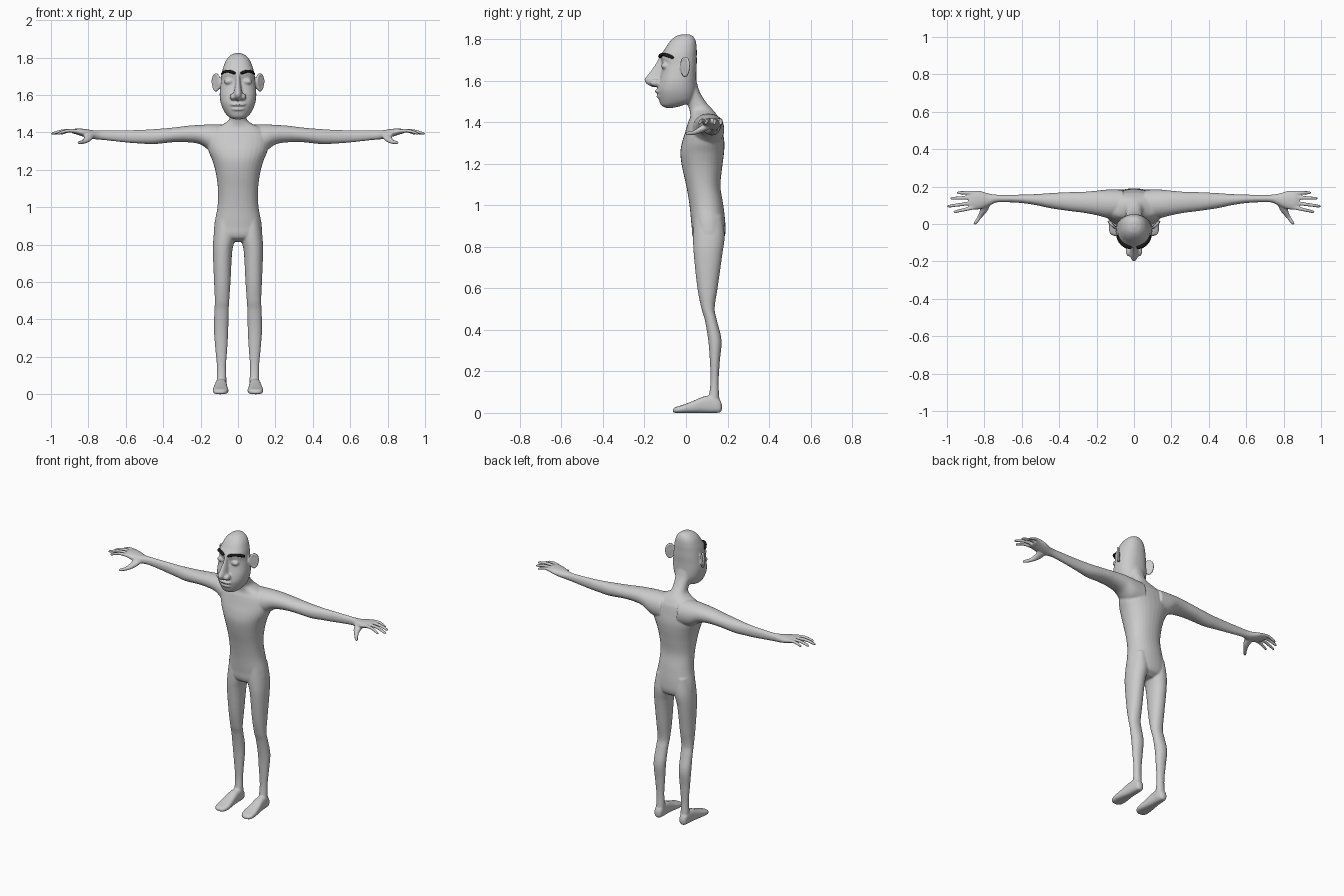
import bpy, bmesh, math
from mathutils import Matrix, Vector


def spline(rows, steps=5):
    """Smoothly interpolate rows as a function of their first column."""
    def slope(i, k):
        a, b = rows[max(i - 1, 0)], rows[min(i + 1, len(rows) - 1)]
        return (b[k] - a[k]) / (b[0] - a[0])
    out = []
    for i in range(len(rows) - 1):
        p, q = rows[i], rows[i + 1]
        d = q[0] - p[0]
        for s in range(steps):
            t = s / steps
            h = (2*t**3 - 3*t*t + 1, t**3 - 2*t*t + t, 3*t*t - 2*t**3, t**3 - t*t)
            out.append([p[0] + d * t] + [
                h[0]*p[k] + h[1]*d*slope(i, k) + h[2]*q[k] + h[3]*d*slope(i + 1, k)
                for k in range(1, 5)])
    return out + [list(rows[-1])]


def loft(bm, axis, rows, power=2.0, side=1, n=32):
    """Superellipse sections along an axis; row = position, then min/max of the two other axes."""
    rings = []
    for t, a0, a1, b0, b1 in spline(rows):
        ring = []
        for i in range(n):
            ang = 2 * math.pi * i / n
            c, s = math.cos(ang), math.sin(ang)
            a = (a0 + a1) / 2 + (a1 - a0) / 2 * math.copysign(abs(c) ** (2 / power), c)
            b = (b0 + b1) / 2 + (b1 - b0) / 2 * math.copysign(abs(s) ** (2 / power), s)
            x, y, z = {'x': (t, a, b), 'y': (a, t, b), 'z': (b, a, t)}[axis]
            ring.append(bm.verts.new((x * side, y, z)))
        rings.append(ring)
    faces = [bm.faces.new(rings[0]), bm.faces.new(rings[-1])]
    for r, q in zip(rings, rings[1:]):
        for i in range(n):
            j = (i + 1) % n
            faces.append(bm.faces.new((r[i], r[j], q[j], q[i])))
    bmesh.ops.recalc_face_normals(bm, faces=faces)


def ball(bm, centre, radii, turn=0):
    m = Matrix.Translation(centre) @ Matrix.Rotation(turn, 4, 'Z') @ Matrix.Diagonal((*radii, 1))
    bmesh.ops.create_uvsphere(bm, u_segments=24, v_segments=16, radius=1, matrix=m)


def finish(bm, name):
    me = bpy.data.meshes.new(name)
    bm.to_mesh(me)
    bm.free()
    me.shade_smooth()
    ob = bpy.data.objects.new(name, me)
    bpy.context.collection.objects.link(ob)
    return ob


def centred(rows):
    return [(z, y0, y1, -w, w) for z, y0, y1, w in rows]


body = bmesh.new()

# torso and neck
loft(body, 'z', centred([
    (.815, .07, .15, .06), (.84, .036, .183, .12), (.9, .027, .19, .127), (1.0, .017, .18, .11),
    (1.09, .002, .166, .107), (1.18, -.018, .174, .118), (1.25, -.027, .183, .137),
    (1.3, -.02, .185, .158), (1.35, -.005, .178, .168), (1.4, .01, .168, .155),
    (1.425, .02, .155, .125), (1.445, .02, .142, .078), (1.465, .015, .125, .05),
    (1.5, .0, .094, .044), (1.55, -.02, .065, .05), (1.6, -.04, .05, .055)]), 2.2)

# head
loft(body, 'z', centred([
    (1.47, -.1, -.06, .02), (1.48, -.118, -.02, .045), (1.5, -.128, .03, .066),
    (1.53, -.135, .045, .083), (1.56, -.138, .05, .093), (1.6, -.13, .05, .098),
    (1.64, -.12, .05, .095), (1.68, -.115, .052, .09), (1.72, -.122, .052, .086),
    (1.75, -.104, .052, .078), (1.79, -.077, .047, .061), (1.815, -.048, .033, .036),
    (1.824, -.02, .015, .012)]), 2.3)

# nose
loft(body, 'z', centred([
    (1.57, -.165, -.1, .012), (1.585, -.19, -.09, .022), (1.605, -.2, -.09, .023),
    (1.63, -.183, -.08, .019), (1.675, -.15, -.06, .014), (1.725, -.125, -.06, .012)]))

# lips
ball(body, (0, -.129, 1.549), (.043, .022, .011))
ball(body, (0, -.122, 1.525), (.039, .021, .012))

for s in (1, -1):
    # nostril wings and closed eyelids
    ball(body, (s * .027, -.146, 1.59), (.017, .028, .018))
    ball(body, (s * .045, -.098, 1.672), (.03, .021, .018), -s * .3 + 0)

    # ears: thin bowl with a raised rim
    u = Vector((s * .7, .7, 0))
    mid = Vector((s * .118, -.004, 1.667))
    ball(body, mid, (.026, .007, .046), s * math.pi / 4)
    for i in range(28):
        a = 2 * math.pi * i / 28
        grow = 1 + .15 * math.sin(a)
        ball(body, mid + u * .023 * grow * math.cos(a) + Vector((0, 0, .042 * math.sin(a))),
             (.008, .008, .008))

    # legs
    loft(body, 'z', [
        (.02, .1, .165, .06, .116), (.08, .11, .16, .062, .114), (.15, .118, .157, .064, .113),
        (.25, .115, .163, .057, .122), (.35, .107, .171, .052, .129), (.45, .09, .148, .05, .126),
        (.5, .075, .138, .047, .124), (.6, .055, .152, .04, .128), (.77, .037, .176, .03, .134),
        (.85, .034, .186, .012, .13), (.95, .04, .175, .02, .115)], 2.1, s)

    # feet
    loft(body, 'y', [
        (-.064, .08, .11, .004, .018), (-.052, .062, .128, 0, .027), (-.02, .051, .135, 0, .037),
        (.03, .055, .131, 0, .056), (.09, .06, .122, 0, .08), (.14, .062, .117, 0, .08),
        (.165, .068, .111, .003, .06), (.173, .08, .1, .015, .04)], 2.8, s)

    # arms and palms
    loft(body, 'x', [
        (.06, .03, .183, 1.28, 1.44), (.14, .032, .184, 1.295, 1.442), (.2, .047, .178, 1.335, 1.44),
        (.27, .06, .172, 1.347, 1.435), (.35, .07, .17, 1.347, 1.425), (.45, .085, .165, 1.337, 1.417),
        (.52, .1, .16, 1.34, 1.413), (.6, .112, .157, 1.346, 1.411), (.7, .117, .156, 1.357, 1.41),
        (.74, .114, .157, 1.361, 1.41), (.78, .095, .164, 1.365, 1.412), (.82, .08, .176, 1.375, 1.418),
        (.86, .077, .178, 1.388, 1.421), (.885, .086, .17, 1.395, 1.416)], 2.1, s)

    # fingers: root y, tip y, tip x
    for y0, y1, tip in ((.167, .167, .948), (.141, .137, .984), (.115, .094, 1.0), (.089, .064, .965)):
        rows = []
        for t, r, z in ((0, .011, 1.405), (.5, .0095, 1.409), (.93, .008, 1.395), (1, .004, 1.392)):
            y = y0 + (y1 - y0) * t
            rows.append((.85 + (tip - .85) * t, y - r, y + r, z - r, z + r))
        loft(body, 'x', rows, 2, s, 16)

    # thumbs
    loft(body, 'y', [
        (-.004, .847, .857, 1.342, 1.35), (.004, .838, .86, 1.337, 1.354),
        (.035, .813, .84, 1.338, 1.36), (.07, .783, .825, 1.348, 1.382),
        (.11, .765, .825, 1.365, 1.405)], 2, s, 16)

# fuse the body into one smooth skin
ob = finish(body, "body")
fuse = ob.modifiers.new("fuse", 'REMESH')
fuse.mode = 'VOXEL'
fuse.voxel_size = .005
fuse.use_smooth_shade = True
relax = ob.modifiers.new("relax", 'SMOOTH')
relax.factor = .5
relax.iterations = 4

# eyebrows
black = bpy.data.materials.new("black")
black.diffuse_color = (.01, .01, .01, 1)
for s, name in ((1, "left_eyebrow"), (-1, "right_eyebrow")):
    bm = bmesh.new()
    loft(bm, 'x', [
        (.014, -.132, -.11, 1.712, 1.721), (.022, -.134, -.108, 1.71, 1.727),
        (.05, -.126, -.1, 1.719, 1.734), (.075, -.106, -.075, 1.716, 1.73),
        (.088, -.085, -.058, 1.708, 1.719), (.092, -.075, -.06, 1.706, 1.711)], 2, s, 16)
    finish(bm, name).data.materials.append(black)
